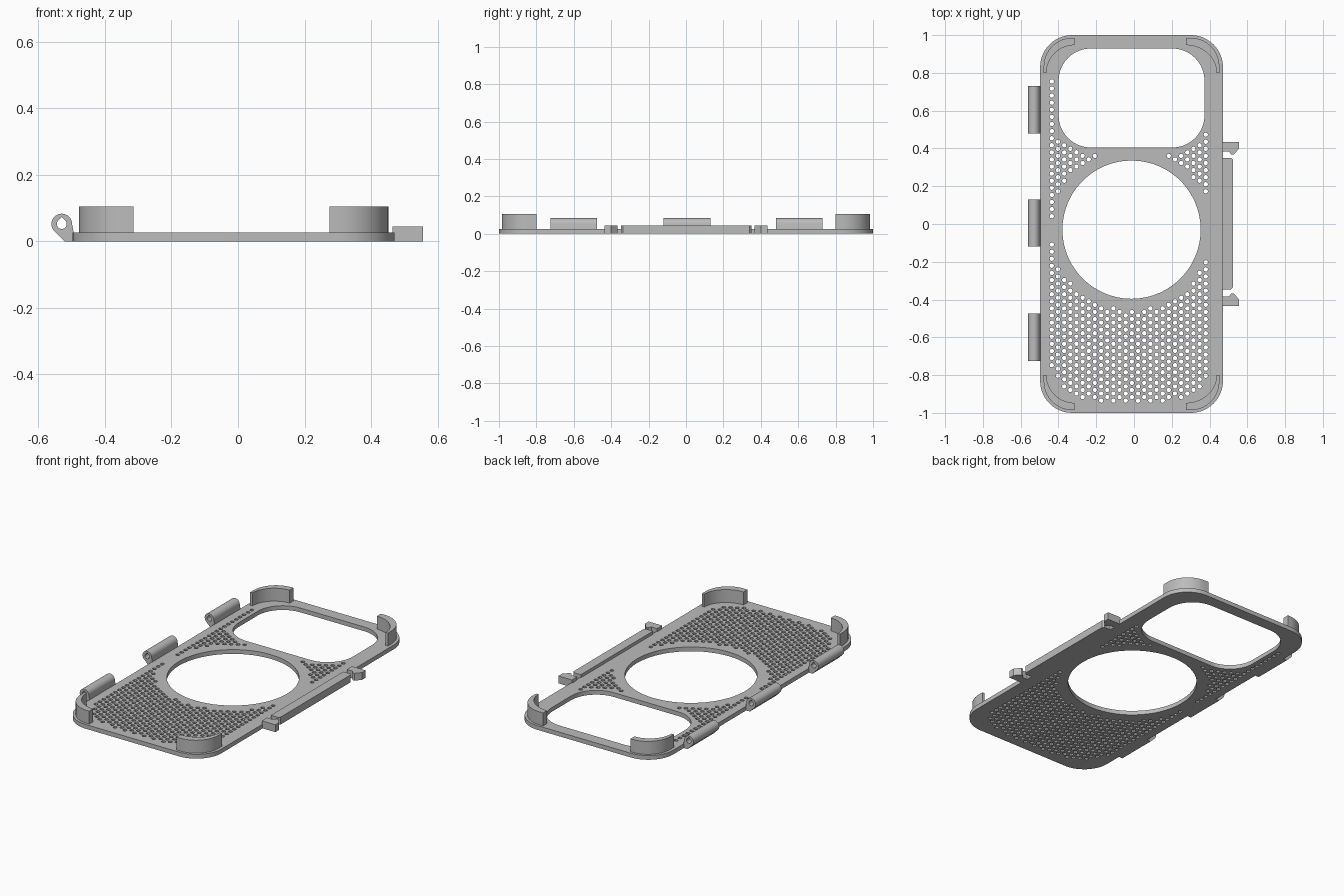
import bpy, bmesh
from math import sin, cos, radians, hypot

cube = bpy.data.objects.get("Cube")
if cube:
    bpy.data.objects.remove(cube, do_unlink=True)

grey = bpy.data.materials.new("grey plastic")
grey.use_nodes = True
grey.diffuse_color = (0.5, 0.5, 0.5, 1)
grey.node_tree.nodes["Principled BSDF"].inputs["Base Color"].default_value = (0.5, 0.5, 0.5, 1)

CX = -0.013  # plate centre line


def arc(cx, cy, rx, ry, a0, a1, n):
    angles = [radians(a0 + (a1 - a0) * i / n) for i in range(n + 1)]
    return [(cx + rx * cos(a), cy + ry * sin(a)) for a in angles]


def rounded_rect(cx, cy, hx, hy, r, n=14):
    pts = []
    for k, (sx, sy) in enumerate([(1, 1), (-1, 1), (-1, -1), (1, -1)]):
        pts += arc(cx + sx * (hx - r), cy + sy * (hy - r), r, r, 90 * k, 90 * k + 90, n)
    return pts


def rect_distance(x, y, cx, cy, hx, hy, r):
    """Signed distance to a rounded rectangle."""
    dx, dy = abs(x - cx) - hx + r, abs(y - cy) - hy + r
    return hypot(max(dx, 0), max(dy, 0)) + min(max(dx, dy), 0) - r


def prism(name, loops, lo, hi, along_y=False):
    """Extrude closed outlines (the later ones are holes) from lo to hi."""
    curve = bpy.data.curves.new(name, 'CURVE')
    curve.dimensions = '2D'
    curve.fill_mode = 'BOTH'
    curve.extrude = (hi - lo) / 2
    for loop in loops:
        spline = curve.splines.new('POLY')
        spline.points.add(len(loop) - 1)
        for point, (x, y) in zip(spline.points, loop):
            point.co = (x, y, 0, 1)
        spline.use_cyclic_u = True
    temp = bpy.data.objects.new(name + " outline", curve)
    bpy.context.collection.objects.link(temp)
    deps = bpy.context.evaluated_depsgraph_get()
    mesh = bpy.data.meshes.new_from_object(temp.evaluated_get(deps))
    bpy.data.objects.remove(temp, do_unlink=True)

    bm = bmesh.new()
    bm.from_mesh(mesh)
    for v in bm.verts:
        x, y, z = v.co
        z += (lo + hi) / 2
        v.co = (x, z, y) if along_y else (x, y, z)
    bmesh.ops.remove_doubles(bm, verts=bm.verts, dist=1e-5)
    bmesh.ops.recalc_face_normals(bm, faces=bm.faces)
    bm.to_mesh(mesh)
    bm.free()
    mesh.materials.clear()
    mesh.materials.append(grey)
    ob = bpy.data.objects.new(name, mesh)
    bpy.context.collection.objects.link(ob)
    bpy.ops.object.select_all(action='DESELECT')
    ob.select_set(True)
    bpy.context.view_layer.objects.active = ob
    bpy.ops.object.shade_smooth_by_angle(angle=radians(30))
    return ob


# Back plate with window, round opening and staggered vent holes
window = (CX, 0.667, 0.386, 0.262, 0.17)
ring_y, ring_r = -0.03, 0.366
vent_area = (CX, 0, 0.45, 0.94, 0.28)
loops = [rounded_rect(CX, 0, 0.484, 1.0, 0.17),
         rounded_rect(*window),
         arc(CX, ring_y, ring_r, ring_r, 0, 354, 59)]
pitch = 0.03755
for col in range(26):
    x = -0.435 + col * 0.0326
    for row in range(46):
        y = -0.935 + (row + 0.5 * (col % 2)) * pitch
        clear = (hypot(x - CX, y - ring_y) > ring_r + 0.061
                 and rect_distance(x, y, *window) > 0.032
                 and rect_distance(x, y, *vent_area) < 0)
        if clear:
            loops.append(arc(x, y, 0.012, 0.012, 0, 315, 7))
prism("back_plate", loops, 0, 0.026)

# Curved corner brackets, thin along the side and thicker at the ends
for side, sx, end in (("left", 1, 0.288), ("right", -1, 0.302)):
    for place, sy in (("back", 1), ("front", -1)):
        outer = arc(0.315, 0.835, 0.15, 0.15, 0, 90, 14)
        inner = arc(end, 0.80, 0.45 - end, 0.147, 90, 0, 14)
        outline = [(0.465, 0.80)] + outer + [(end, 0.985)] + inner
        prism(f"{place}_{side}_bracket",
              [[(CX + sx * x, sy * y) for x, y in outline]], 0.022, 0.105)

# Hinge knuckles with a teardrop pin hole
hx, hz = -0.53, 0.052
knuckle = arc(hx, hz, 0.031, 0.031, 0, 225, 20) + [(-0.522, 0), (-0.495, 0), (-0.495, 0.03)]
pin_hole = arc(hx, hz, 0.015, 0.015, 135, 405, 18) + [(hx, hz + 0.021)]
for i, y in enumerate((-0.6, 0.005, 0.605)):
    prism(f"hinge_knuckle_{i + 1}", [knuckle, pin_hole], y - 0.125, y + 0.125, along_y=True)

# Latch bar and the two hooked clips beside it
prism("latch_bar", [[(0.465, -0.347), (0.513, -0.347), (0.523, -0.337),
                     (0.523, 0.34), (0.513, 0.35), (0.465, 0.35)]], 0, 0.045)
hook = [(0.465, 0.385), (0.503, 0.385), (0.515, 0.367), (0.528, 0.367),
        (0.557, 0.4), (0.557, 0.435), (0.465, 0.435)]
for place, s in (("back", 1), ("front", -1)):
    prism(f"{place}_clip", [[(x, s * y) for x, y in hook]], 0, 0.045)
